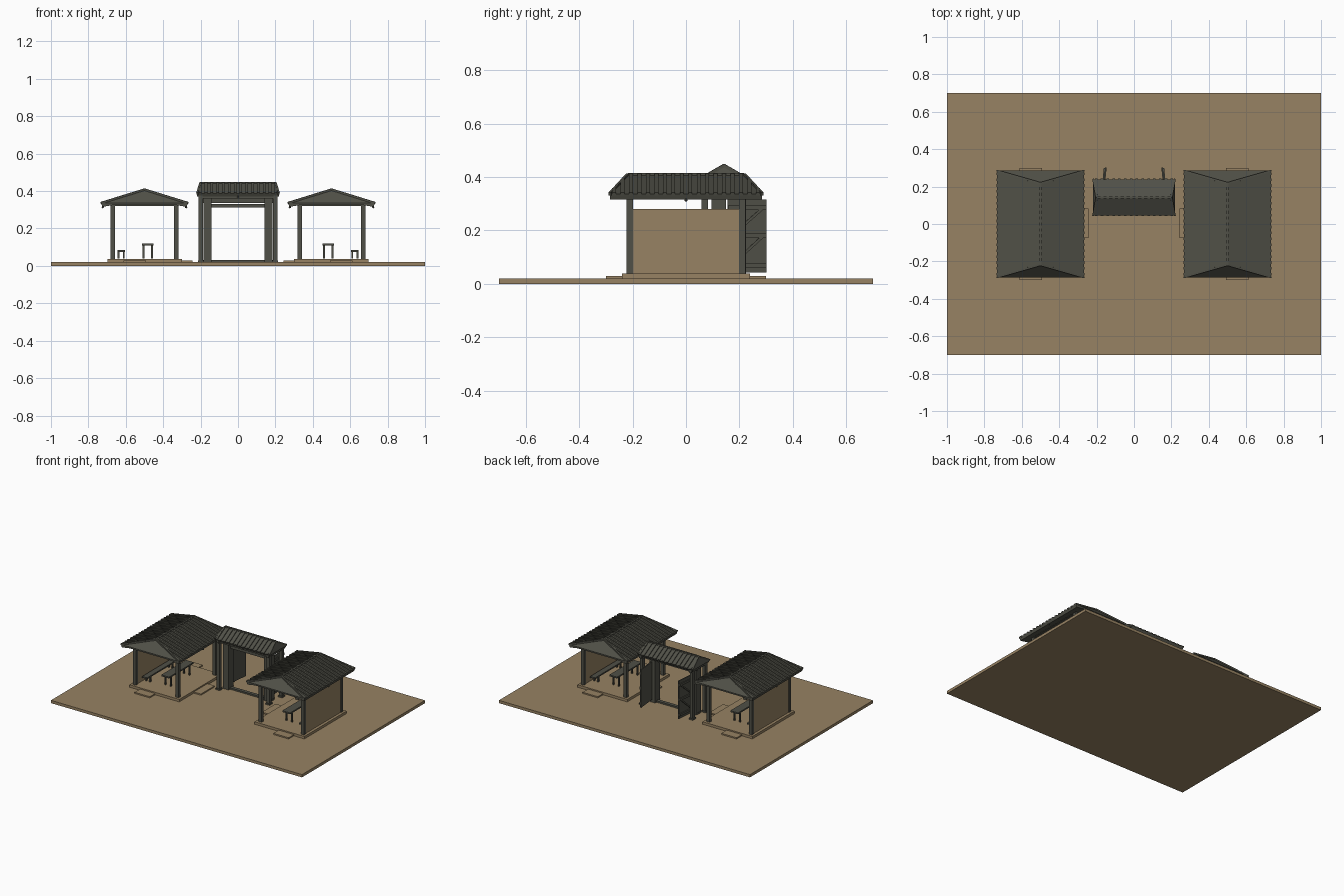
import bpy, bmesh, math
from mathutils import Vector, Matrix

if bpy.data.objects.get("Cube"):
    bpy.data.objects.remove(bpy.data.objects["Cube"])


def material(name, rgb):
    m = bpy.data.materials.new(name)
    m.use_nodes = True
    m.diffuse_color = (*rgb, 1)
    m.node_tree.nodes["Principled BSDF"].inputs["Base Color"].default_value = (*rgb, 1)
    return m


SAND = material("sand_brown", (0.31, 0.225, 0.125))
GREY = material("dark_grey_wood", (0.08, 0.08, 0.063))


def finish(bm, name, mat, matrix=Matrix()):
    bmesh.ops.recalc_face_normals(bm, faces=bm.faces)
    me = bpy.data.meshes.new(name)
    bm.to_mesh(me)
    bm.free()
    me.materials.append(mat)
    ob = bpy.data.objects.new(name, me)
    ob.matrix_world = matrix
    bpy.context.collection.objects.link(ob)
    return ob


def add_box(bm, x, y, z):
    """Add a box from three (low, high) ranges."""
    size = [b - a for a, b in (x, y, z)]
    mid = [(a + b) / 2 for a, b in (x, y, z)]
    bmesh.ops.create_cube(bm, size=1, matrix=Matrix.Translation(mid) @ Matrix.Diagonal((*size, 1)))


def box(name, mat, x, y, z, matrix=Matrix()):
    bm = bmesh.new()
    add_box(bm, x, y, z)
    return finish(bm, name, mat, matrix)


def add_bar(bm, a, b, width, height):
    """Add a square bar between two points, its height towards z."""
    a, b = Vector(a), Vector(b)
    along = (b - a).normalized()
    side = along.cross(Vector((0, 0, 1))).normalized()
    up = side.cross(along)
    rot = Matrix((along, side, up)).transposed().to_4x4()
    bmesh.ops.create_cube(bm, size=1, matrix=Matrix.Translation((a + b) / 2) @ rot
                          @ Matrix.Diagonal(((b - a).length, width, height, 1)))


def tiled_roof(name, half_w, half_l, ridge_l, z_eave, z_ridge, drop, ribs, matrix):
    """Roof with its ridge along local y, leaning gable ends and rows of tiles."""
    bm = bmesh.new()
    rings = []
    for s in (-1, 1):
        pts = [(0, s * ridge_l, z_ridge), (half_w, s * half_l, z_eave),
               (half_w - 0.008, s * half_l, z_eave - drop),
               (half_w * 0.7, s * half_l, z_eave - drop * 0.5),
               (-half_w * 0.7, s * half_l, z_eave - drop * 0.5),
               (-half_w + 0.008, s * half_l, z_eave - drop), (-half_w, s * half_l, z_eave)]
        ring = [bm.verts.new(p) for p in pts]
        bm.faces.new((ring[0], ring[1], ring[6]))
        bm.faces.new(ring[1:])
        rings.append(ring)
    for i in range(7):
        j = (i + 1) % 7
        bm.faces.new((rings[0][i], rings[0][j], rings[1][j], rings[1][i]))
    finish(bm, name, GREY, matrix)

    # Tile ribs, ridge cap and edge caps
    bm = bmesh.new()
    for s in (-1, 1):
        for i in range(ribs):
            y = -half_l + 2 * half_l * (i + 0.5) / ribs
            t = max(0, (abs(y) - ridge_l) / (half_l - ridge_l))
            top = (s * half_w * t, y, z_ridge + (z_eave - z_ridge) * t)
            add_bar(bm, top, (s * half_w, y, z_eave), 0.014, 0.012)
        for e in (-1, 1):
            add_bar(bm, (0, e * ridge_l, z_ridge), (s * half_w, e * half_l, z_eave), 0.01, 0.012)
        # Round drop at the middle of the eave
        bmesh.ops.create_uvsphere(bm, u_segments=8, v_segments=6, radius=0.006,
                                  matrix=Matrix.Translation((s * (half_w - 0.01), 0, z_eave - drop - 0.002)))
    add_bar(bm, (0, -ridge_l, z_ridge), (0, ridge_l, z_ridge), 0.012, 0.012)
    finish(bm, name + "_tiles", GREY, matrix)


def bench(name, x, half_l, height, half_w):
    bm = bmesh.new()
    add_box(bm, (x - half_w, x + half_w), (-half_l, half_l), (height - 0.01, height))
    for lx in (x - half_w * 0.72, x + half_w * 0.72):
        for ly in (-half_l * 0.75, half_l * 0.75):
            add_box(bm, (lx - 0.005, lx + 0.005), (ly - 0.006, ly + 0.006), (0.04, height - 0.01))
    return finish(bm, name, GREY)


def span(s, a, b):
    """A range mirrored to side s of x = 0."""
    return (a, b) if s > 0 else (-b, -a)


box("ground", SAND, (-1, 1), (-0.7, 0.7), (0, 0.02))

# Two mirrored pavilions
for s, side in ((1, "left"), (-1, "right")):
    box(side + "_floor", SAND, span(s, 0.3, 0.697), (-0.24, 0.24), (0.02, 0.038))
    box(side + "_inner_step", SAND, span(s, 0.243, 0.3), (-0.075, 0.082), (0.02, 0.029))
    for e, end in ((-1, "front"), (1, "back")):
        y = sorted((e * 0.24, e * 0.3))
        box(f"{side}_{end}_step", SAND, span(s, 0.492, 0.613), y, (0.02, 0.029))
        y = sorted((e * 0.198, e * 0.223))
        for x0, kind in ((0.318, "inner"), (0.657, "outer")):
            box(f"{side}_{end}_{kind}_post", GREY, span(s, x0, x0 + 0.025), y, (0.038, 0.33))
        box(f"{side}_{end}_beam", GREY, span(s, 0.318, 0.682), y, (0.32, 0.336))
    box(side + "_wall", SAND, span(s, 0.662, 0.677), (-0.2, 0.2), (0.038, 0.28))
    for x0, kind in ((0.318, "inner"), (0.657, "outer")):
        box(f"{side}_{kind}_beam", GREY, span(s, x0, x0 + 0.025), (-0.22, 0.22), (0.32, 0.336))
    bench(side + "_table", s * 0.482, 0.14, 0.12, 0.031)
    bench(side + "_wall_bench", s * 0.625, 0.17, 0.085, 0.02)
    tiled_roof(side + "_roof", 0.233, 0.285, 0.218, 0.336, 0.408, 0.02, 18,
               Matrix.Translation((s * 0.5, 0, 0)))

# Gate roof
tiled_roof("gate_roof", 0.097, 0.218, 0.2, 0.387, 0.443, 0.015, 14,
           Matrix.Translation((0, 0.142, 0)) @ Matrix.Rotation(math.pi / 2, 4, "Z"))

# Gate posts, frame and open doors
for s, side in ((1, "left"), (-1, "right")):
    for y, end in ((0.07, "front"), (0.212, "back")):
        box(f"gate_{side}_{end}_post", GREY, span(s, 0.188, 0.21), (y - 0.012, y + 0.012), (0.02, 0.385))
        box(f"gate_{side}_{end}_foot", GREY, span(s, 0.183, 0.215), (y - 0.017, y + 0.017), (0.02, 0.03))
    box(f"gate_{side}_frame", GREY, span(s, 0.142, 0.185), (0.095, 0.15), (0.02, 0.36))
    box(f"gate_{side}_side_beam", GREY, span(s, 0.19, 0.208), (0.05, 0.235), (0.36, 0.38))

    # Door leaf with rails and a diagonal brace on its outer face
    hinge = Matrix.Translation((s * 0.165, 0.155, 0)) @ Matrix.Rotation(s * 0.1, 4, "Z")
    bm = bmesh.new()
    add_box(bm, (-0.004, 0.004), (0, 0.147), (0.042, 0.315))
    rails = (0.07, 0.18, 0.285)
    for z in rails:
        add_box(bm, span(s, 0.003, 0.011), (0.002, 0.145), (z - 0.008, z + 0.008))
    for z0, z1 in zip(rails, rails[1:]):
        add_bar(bm, (s * 0.007, 0.015, z0), (s * 0.007, 0.135, z1), 0.008, 0.01)
    finish(bm, f"gate_{side}_door", GREY, hinge)

for y, end in ((0.07, "front"), (0.212, "back")):
    box(f"gate_{end}_beam", GREY, (-0.21, 0.21), (y - 0.009, y + 0.009), (0.36, 0.38))
box("gate_lintel", GREY, (-0.19, 0.19), (0.105, 0.14), (0.335, 0.375))
box("gate_lower_lintel", GREY, (-0.142, 0.142), (0.115, 0.13), (0.312, 0.33))
box("gate_threshold", GREY, (-0.188, 0.188), (0.11, 0.135), (0.02, 0.031))
